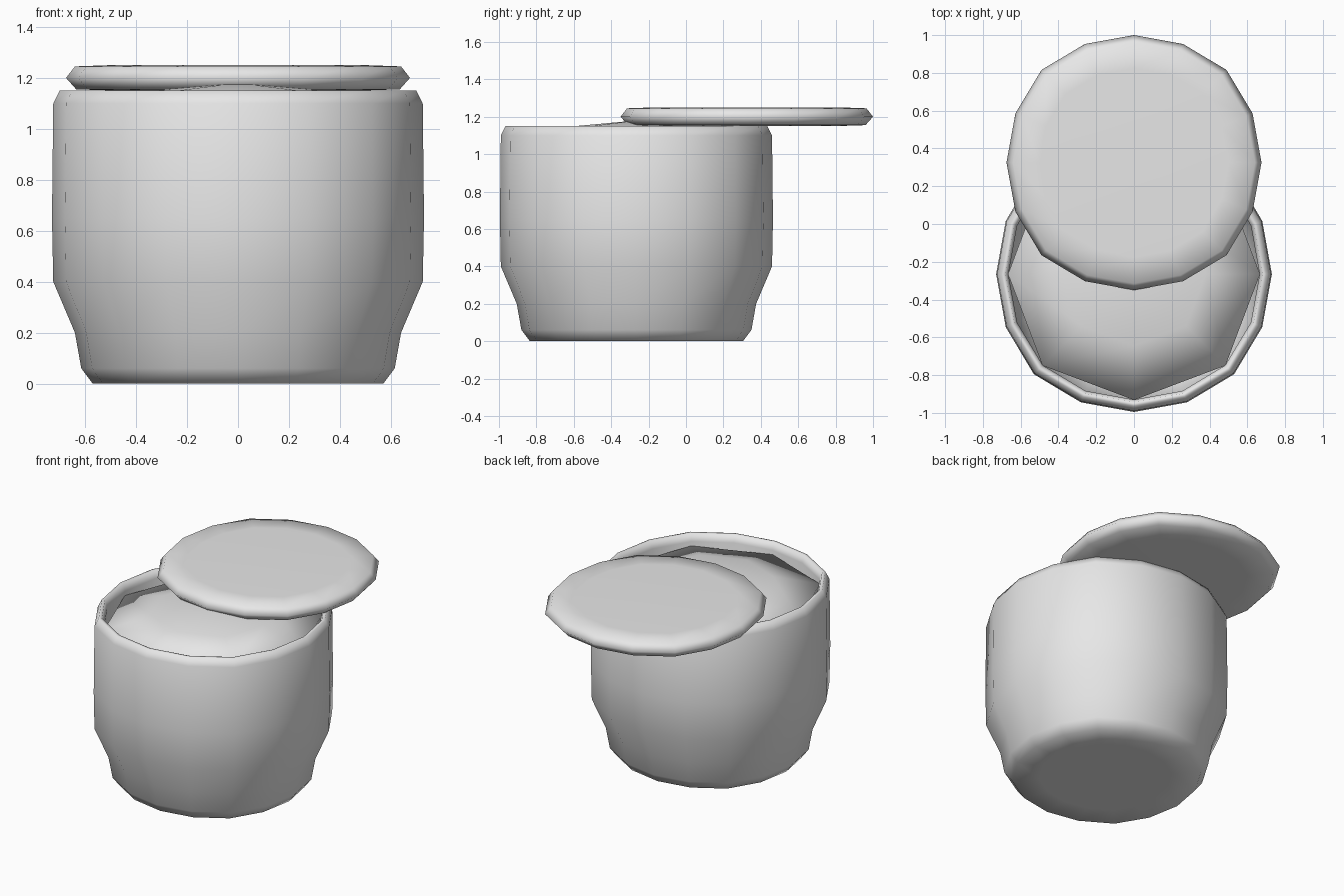
import bpy, bmesh, math

cube = bpy.data.objects.get("Cube")
if cube:
    bpy.data.objects.remove(cube, do_unlink=True)

# One plain grey for the whole model
grey = bpy.data.materials.new("plain grey")
grey.use_nodes = True
colour = (0.8, 0.8, 0.8, 1)
grey.diffuse_color = colour
grey.node_tree.nodes["Principled BSDF"].inputs["Base Color"].default_value = colour


def direction(i, sides):
    """Unit direction of a slightly squared circle, a little fuller on the diagonals."""
    a = 2 * math.pi * i / sides
    r = 1 + 0.027 * math.sin(2 * a) ** 4
    return r * math.cos(a), r * math.sin(a)


def lathe(name, profile, y, sides):
    """Revolve (radius, z) pairs into a closed smooth solid; radius 0 makes a pole."""
    bm = bmesh.new()
    rings = []
    for r, z in profile:
        if r == 0:
            rings.append([bm.verts.new((0, 0, z))] * sides)
        else:
            ring = []
            for i in range(sides):
                dx, dy = direction(i, sides)
                ring.append(bm.verts.new((r * dx, r * dy, z)))
            rings.append(ring)
    for low, high in zip(rings, rings[1:]):
        for i in range(sides):
            j = (i + 1) % sides
            corners = list(dict.fromkeys((low[i], low[j], high[j], high[i])))
            bm.faces.new(corners)
    bmesh.ops.recalc_face_normals(bm, faces=bm.faces)
    for f in bm.faces:
        f.smooth = True
    mesh = bpy.data.meshes.new(name)
    bm.to_mesh(mesh)
    bm.free()
    mesh.materials.append(grey)
    obj = bpy.data.objects.new(name, mesh)
    obj.location.y = y
    bpy.context.collection.objects.link(obj)
    return obj


POT_Y, LID_Y = -0.265, 0.325

# Pot: outer wall, rolled rim, inner wall and floor
lathe("pot", [(0, 0), (0.4, 0), (0.57, 0), (0.615, 0.06), (0.64, 0.2),
              (0.725, 0.4), (0.73, 0.65), (0.725, 1.1), (0.7, 1.15),
              (0.68, 1.15), (0.665, 1.1), (0.665, 0.4), (0.55, 0.08), (0, 0.08)],
      POT_Y, 16)

# Contents: a low coarse mound that fills the mouth
lathe("contents", [(0, 0.95), (0.655, 0.95), (0.667, 1.07), (0.38, 1.145), (0, 1.18)],
      POT_Y, 8)

# Lid: flat disc with a pointed edge, slid off towards the back
lathe("lid", [(0, 1.15), (0.48, 1.15), (0.635, 1.155), (0.675, 1.2),
              (0.64, 1.245), (0.5, 1.25), (0, 1.25)],
      LID_Y, 16)
